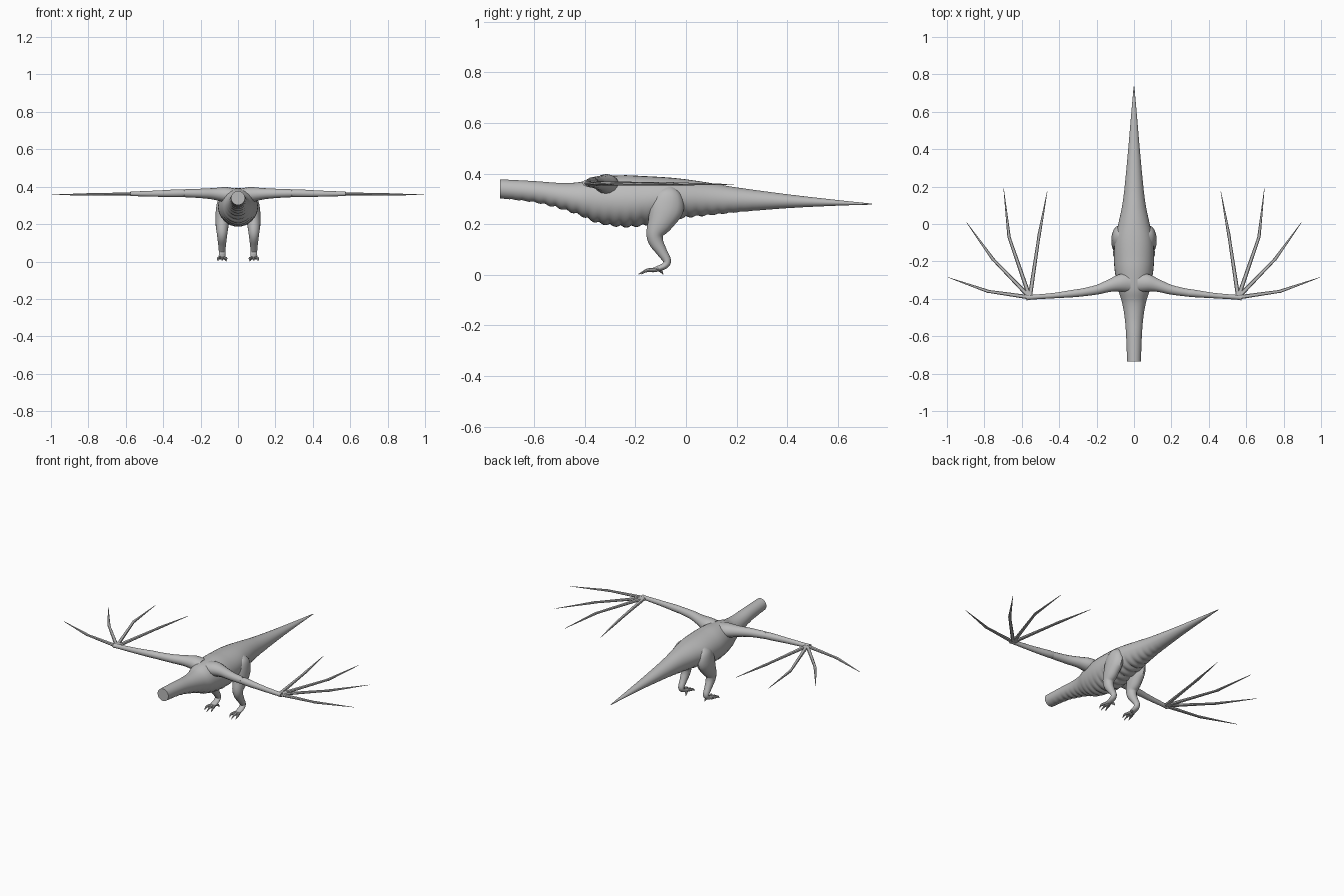
import bpy, math
from mathutils import Vector

cube = bpy.data.objects.get("Cube")
if cube:
    bpy.data.objects.remove(cube, do_unlink=True)

grey = bpy.data.materials.new("plain grey")
grey.use_nodes = True
COLOUR = (0.5, 0.5, 0.5, 1)
grey.diffuse_color = COLOUR
grey.node_tree.nodes["Principled BSDF"].inputs["Base Color"].default_value = COLOUR


def smooth_path(rows, steps):
    """Catmull-Rom interpolation of rows of numbers."""
    rows = [Vector(r) for r in rows]
    out = []
    for i in range(len(rows) - 1):
        a, b = rows[max(i - 1, 0)], rows[i]
        c, d = rows[i + 1], rows[min(i + 2, len(rows) - 1)]
        for s in range(steps):
            t = s / steps
            out.append(0.5 * (2 * b + (c - a) * t + (2 * a - 5 * b + 4 * c - d) * t * t
                              + (3 * b - a - 3 * c + d) * t ** 3))
    return out + [rows[-1]]


def make_object(name, rings, angle=40):
    """Skin a list of closed rings and cap both ends."""
    n = len(rings[0])
    verts = [p for ring in rings for p in ring]
    faces = [(k * n + i, k * n + (i + 1) % n, (k + 1) * n + (i + 1) % n, (k + 1) * n + i)
             for k in range(len(rings) - 1) for i in range(n)]
    faces += [tuple(reversed(range(n))), tuple(range(len(verts) - n, len(verts)))]
    mesh = bpy.data.meshes.new(name)
    mesh.from_pydata(verts, [], faces)
    mesh.materials.append(grey)
    obj = bpy.data.objects.new(name, mesh)
    bpy.context.collection.objects.link(obj)
    bpy.ops.object.select_all(action='DESELECT')
    obj.select_set(True)
    bpy.context.view_layer.objects.active = obj
    bpy.ops.object.mode_set(mode='EDIT')
    bpy.ops.mesh.select_all(action='SELECT')
    bpy.ops.mesh.normals_make_consistent(inside=False)
    bpy.ops.object.mode_set(mode='OBJECT')
    bpy.ops.object.shade_smooth_by_angle(angle=math.radians(angle))
    return obj


def limb(name, rows, ref, sides=14, steps=5):
    """Tube through rows of x, y, z, radius along ref, radius across ref."""
    rows = smooth_path(rows, steps) if steps > 1 else [Vector(r) for r in rows]
    pts = [Vector(r[:3]) for r in rows]
    rings = []
    for i, p in enumerate(pts):
        t = (pts[min(i + 1, len(pts) - 1)] - pts[max(i - 1, 0)]).normalized()
        across = t.cross(Vector(ref)).normalized()
        along = across.cross(t)
        rings.append([p + along * math.cos(a) * rows[i][3] + across * math.sin(a) * rows[i][4]
                      for a in (2 * math.pi * k / sides for k in range(sides))])
    return make_object(name, rings)


# Neck, trunk and tail: y, top, bottom, half width
PROFILE = [(-.735, .377, .302, .037), (-.6, .37, .287, .042), (-.5, .363, .263, .05),
           (-.42, .366, .236, .064), (-.35, .385, .206, .085), (-.25, .393, .19, .103),
           (-.17, .39, .195, .107), (-.08, .385, .213, .102), (0, .377, .227, .084),
           (.1, .362, .237, .063), (.2, .345, .247, .05), (.4, .318, .263, .031),
           (.6, .295, .273, .014), (.735, .281, .277, .002)]
SIDES = 32
rings = []
for y, top, bottom, half in smooth_path(PROFILE, 12):
    mid, tall = (top + bottom) / 2, (top - bottom) / 2
    # belly plates make shallow scallops that fade along the tail
    fade = min(1, max(0, (.3 - y) / .3)) * min(1, (y + .735) / .2)
    bump = .009 * fade * (abs(math.sin(math.pi * y / .043)) - .6)
    ring = []
    for k in range(SIDES):
        a = 2 * math.pi * k / SIDES
        under = max(0, -math.sin(a)) ** .6
        ring.append((math.cos(a) * half, y, mid + math.sin(a) * (tall + bump * under)))
    rings.append(ring)
make_object("body", rings, 50)

UP, FORWARD = (0, 0, 1), (0, 1, 0)
FINGERS = [((.78, -.36), (.995, -.285)), ((.755, -.187), (.895, .008)),
           ((.668, -.07), (.697, .19)), ((.508, -.064), (.464, .175))]

for side, s in (("left", 1), ("right", -1)):
    # Wing arm
    limb(side + "_upper_arm",
         [(s * .02, -.315, .355, .036, .05), (s * .07, -.315, .358, .04, .048),
          (s * .13, -.33, .362, .031, .034), (s * .2, -.352, .364, .025, .026),
          (s * .29, -.368, .365, .021, .021)], UP)
    limb(side + "_forearm",
         [(s * .27, -.366, .365, .016, .018), (s * .31, -.37, .365, .021, .021),
          (s * .42, -.382, .363, .017, .015), (s * .54, -.391, .362, .013, .013),
          (s * .575, -.393, .362, .013, .016)], UP)
    # Wing fingers
    for i, (joint, tip) in enumerate(FINGERS):
        jx, jy = joint
        limb(f"{side}_finger_{i + 1}",
             [(s * .557, -.392, .362, .01, .013),
              (s * (.557 + .1 * (jx - .557)), -.392 + .1 * (jy + .392), .361, .009, .011),
              (s * (.557 + .95 * (jx - .557)), -.392 + .95 * (jy + .392), .359, .006, .008),
              (s * jx, jy, .359, .007, .009),
              (s * tip[0], tip[1], .357, .001, .001)], UP, 8, 1)
    # Leg: thigh, knee, shin, ankle and instep
    limb(side + "_leg",
         [(s * .066, -.065, .345, .02, .015), (s * .074, -.068, .315, .054, .036),
          (s * .08, -.078, .265, .069, .04), (s * .084, -.1, .21, .052, .037),
          (s * .085, -.122, .165, .035, .031), (s * .085, -.118, .13, .029, .026),
          (s * .085, -.095, .09, .021, .021), (s * .085, -.075, .055, .016, .018),
          (s * .085, -.085, .035, .013, .018), (s * .085, -.118, .022, .01, .019),
          (s * .085, -.135, .016, .007, .015)], FORWARD)
    # Toes and claws
    for i, (dx, tip_y) in enumerate([(-.022, -.175), (0, -.188), (.022, -.175)]):
        x = s * (.085 + dx)
        limb(f"{side}_toe_{i + 1}",
             [(s * .085 + s * dx * .3, -.115, .02, .009, .009),
              (x * .8 + s * .017, -.145, .018, .008, .008),
              (x, -.16, .015, .006, .006), (x, tip_y, .002, .001, .001)], UP, 8, 3)
    limb(side + "_hind_toe",
         [(s * .075, -.11, .022, .008, .008), (s * .068, -.1, .016, .007, .007),
          (s * .064, -.09, .001, .001, .001)], FORWARD, 8, 3)
